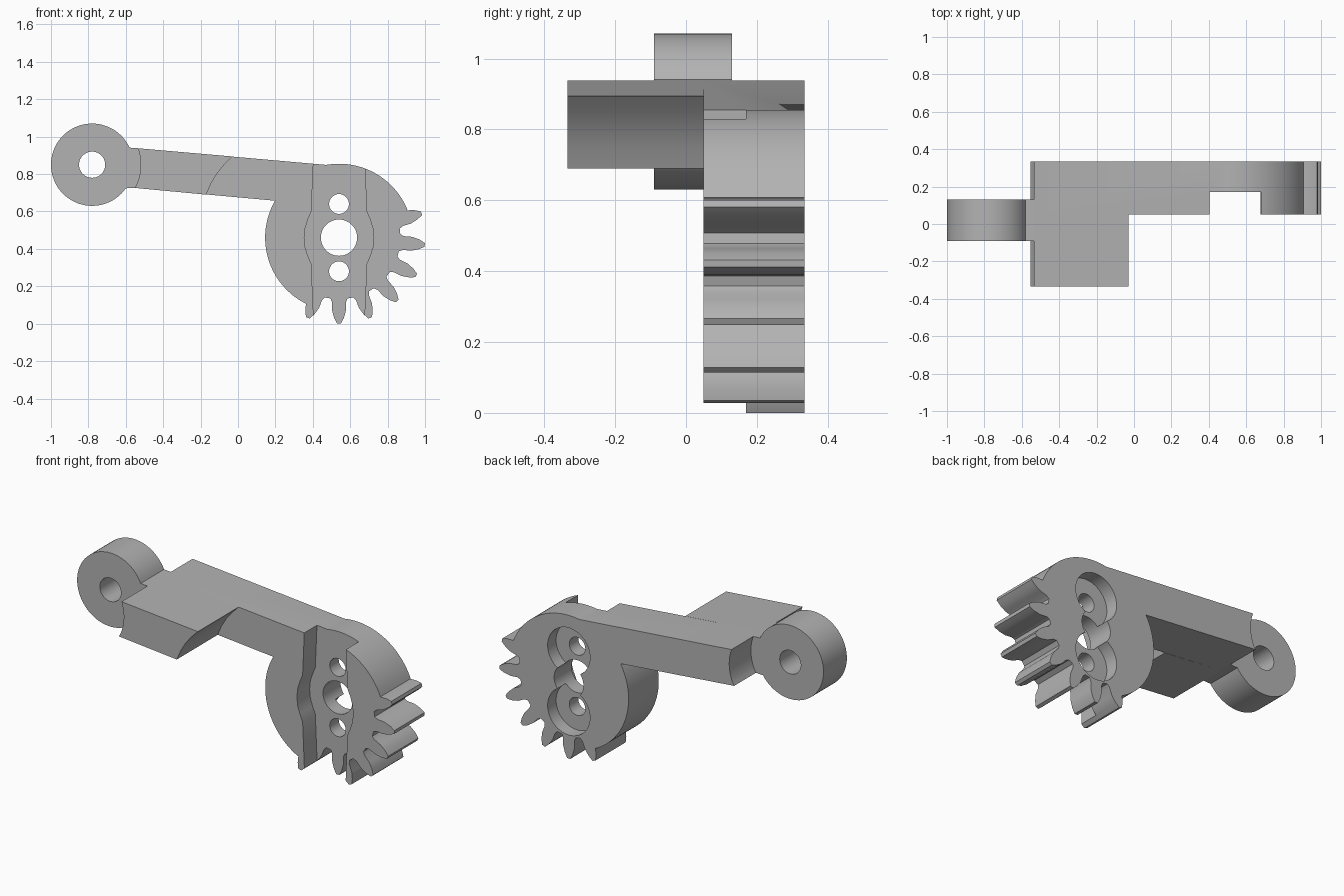
import bpy, bmesh
from math import sin, cos, radians
from mathutils import Vector

if "Cube" in bpy.data.objects:
    bpy.data.objects.remove(bpy.data.objects["Cube"])

grey = bpy.data.materials.new("plain_grey")
GREY = (0.45, 0.45, 0.45, 1)
grey.use_nodes = True
grey.diffuse_color = GREY
grey.node_tree.nodes["Principled BSDF"].inputs["Base Color"].default_value = GREY

HUB = (0.54, 0.46)      # gear centre in x, z
EYE = (-0.78, 0.85)     # ring centre in x, z
FRONT, BACK = 0.05, 0.335
DISK = 0.395


def arc(centre, r, a, b, n):
    steps = [radians(a + (b - a) * i / n) for i in range(n + 1)]
    return [(centre[0] + r * cos(t), centre[1] + r * sin(t)) for t in steps]


def circle(centre, r, n=48):
    return arc(centre, r, 0, 360, n)[:-1]


def prism(name, outline, y0, y1):
    """Extrude an x-z outline from y0 to y1."""
    bm = bmesh.new()
    face = bm.faces.new([bm.verts.new((x, y0, z)) for x, z in outline])
    ext = bmesh.ops.extrude_face_region(bm, geom=[face])
    moved = [v for v in ext["geom"] if isinstance(v, bmesh.types.BMVert)]
    bmesh.ops.translate(bm, vec=Vector((0, y1 - y0, 0)), verts=moved)
    bmesh.ops.recalc_face_normals(bm, faces=bm.faces)
    mesh = bpy.data.meshes.new(name)
    bm.to_mesh(mesh)
    bm.free()
    mesh.materials.append(grey)
    obj = bpy.data.objects.new(name, mesh)
    bpy.context.collection.objects.link(obj)
    return obj


def combine(target, tool, operation):
    """Apply a boolean and discard the tool."""
    mod = target.modifiers.new("boolean", "BOOLEAN")
    mod.operation, mod.solver, mod.object = operation, "EXACT", tool
    bpy.context.view_layer.objects.active = target
    bpy.ops.object.modifier_apply(modifier=mod.name)
    bpy.data.objects.remove(tool)


# Gear teeth, rounded flanks narrowing to the tip
FLANK = [(0.325, 0.046), (0.345, 0.037), (0.39, 0.037), (0.43, 0.026), (0.46, 0.01)]


def tooth(angle, skip_start=0, skip_end=0):
    t = radians(angle)
    side = [(r, -w) for r, w in FLANK[skip_start:]]
    side += [(r, w) for r, w in reversed(FLANK[skip_end:])]
    return [(HUB[0] + r * cos(t) - w * sin(t), HUB[1] + r * sin(t) + w * cos(t))
            for r, w in side]


teeth = []
for i in range(7):
    teeth += tooth(-111.3 + 21.3 * i, 2 if i == 0 else 0, 2 if i == 6 else 0)

# Lever and sector gear in one outline
arm_end = arc(EYE, 0.26, 20, -28, 12)
arm_end = [(-0.535, 0.938)] + arm_end[1:-1] + [(-0.553, 0.726)]
lever = prism("gear_lever",
              arm_end + arc(HUB, DISK, 150, 243, 32) + teeth
              + arc(HUB, DISK, 22, 100, 28), FRONT, BACK)

# Thick block on the front of the arm
block = prism("front_block",
              arm_end + [(-0.17, 0.69), (-0.144, 0.75), (-0.112, 0.803),
                         (-0.075, 0.849), (-0.03, 0.894)], -BACK, FRONT)
combine(lever, block, "UNION")

# Front slot with a bulge round the hub
half = [(0.135, 0.55), (0.137, 0.4), (0.148, 0.14), (0.167, 0.095),
        (0.181, 0.05), (0.186, 0)]
right = half + [(w, -h) for w, h in reversed(half[:-1])]
slot = [(HUB[0] + w, HUB[1] + h) for w, h in right]
slot += [(HUB[0] - w, HUB[1] + h) for w, h in reversed(right)]
combine(lever, prism("slot_cutter", slot, -0.02, 0.17), "DIFFERENCE")

# Hub hole, screw holes and counterbores on the back
combine(lever, prism("hub_cutter", circle(HUB, 0.097), -0.1, 0.5), "DIFFERENCE")
for dz in (-0.18, 0.18):
    spot = (HUB[0], HUB[1] + dz)
    combine(lever, prism("screw_cutter", circle(spot, 0.053, 32), -0.1, 0.5), "DIFFERENCE")
    combine(lever, prism("bore_cutter", circle(spot, 0.14), 0.255, 0.5), "DIFFERENCE")

# Ring with a short neck at the far end
ring = prism("end_ring", arc(EYE, 0.22, 24.5, 325, 60) + arm_end[::-1], -0.09, 0.13)
combine(ring, prism("pin_cutter", circle(EYE, 0.07, 40), -0.3, 0.3), "DIFFERENCE")

for obj in (lever, ring):
    bpy.ops.object.select_all(action="DESELECT")
    obj.select_set(True)
    bpy.context.view_layer.objects.active = obj
    bpy.ops.object.shade_smooth_by_angle(angle=radians(25))
